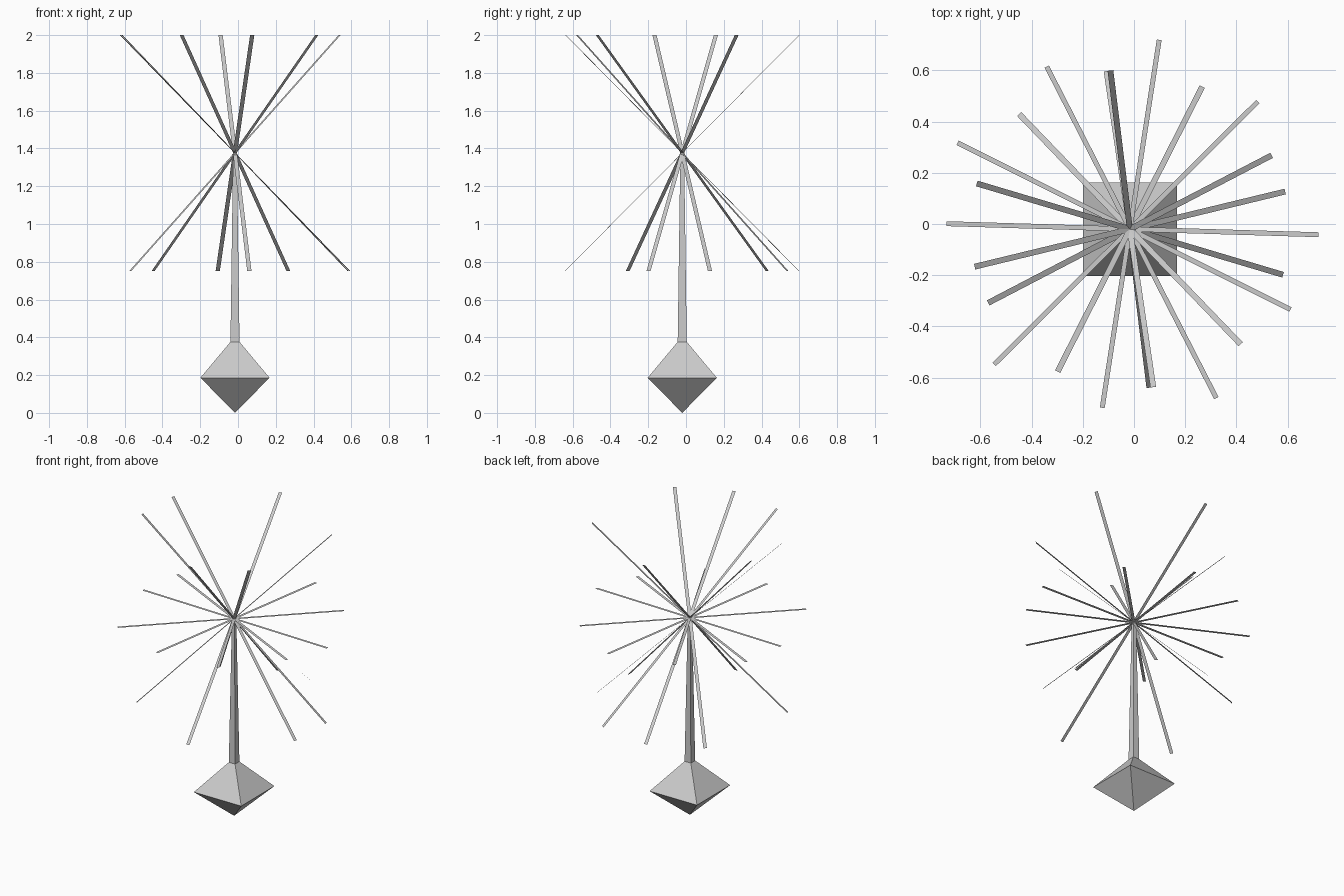
import bpy, bmesh
from math import radians, cos, sin, sqrt
from mathutils import Vector

if "Cube" in bpy.data.objects:
    bpy.data.objects.remove(bpy.data.objects["Cube"])

CENTRE = Vector((-0.016, -0.020, 1.376))


def square_lathe(name, profile):
    """Stack square rings given as (half width, z); half width 0 makes a point."""
    bm = bmesh.new()
    rings = []
    for half, z in profile:
        n = [(-1, -1), (1, -1), (1, 1), (-1, 1)] if half else [(0, 0)]
        rings.append([bm.verts.new((CENTRE.x + half * a, CENTRE.y + half * b, z)) for a, b in n])
    for low, high in zip(rings, rings[1:]):
        for i in range(4):
            j = (i + 1) % 4
            if len(low) == 1:
                bm.faces.new((low[0], high[j], high[i]))
            else:
                bm.faces.new((low[i], low[j], high[j], high[i]))
    if len(rings[-1]) == 4:
        bm.faces.new(rings[-1])
    bmesh.ops.recalc_face_normals(bm, faces=bm.faces)
    return finish(name, bm)


def ray(name, azimuth, tilt, half_length, width, slide=0.0):
    """Flat strip through the centre whose width stays horizontal."""
    a, t = radians(azimuth), radians(tilt)
    along = Vector((cos(a) * cos(t), sin(a) * cos(t), sin(t)))
    side = Vector((-sin(a), cos(a), 0)) * width / 2
    mid = CENTRE + along * slide
    bm = bmesh.new()
    bm.faces.new([bm.verts.new(mid + along * half_length * u + side * v)
                  for u, v in ((-1, -1), (1, -1), (1, 1), (-1, 1))])
    return finish(name, bm)


def finish(name, bm):
    mesh = bpy.data.meshes.new(name)
    bm.to_mesh(mesh)
    bm.free()
    obj = bpy.data.objects.new(name, mesh)
    bpy.context.collection.objects.link(obj)
    return obj


# Diamond base and tapered square stem
square_lathe("base", [(0, 0.0), (0.183, 0.186), (0.024, 0.376)])
square_lathe("stem", [(0.024, 0.376), (0.010, 1.376)])

# Level rays: azimuth and lengthwise offset
for i, (az, slide) in enumerate([(-1.7, 0.010), (44.9, -0.021), (81.2, 0.021),
                                 (117.1, -0.014), (153.4, 0.026)]):
    ray(f"level_ray_{i + 1}", az, 0, 0.727, 0.019, slide)

# Rays tilted 45 degrees: azimuth of the raised end
for i, az in enumerate([27.5, 97.0, 163.4, 193.6, 243.1, 278.4, 313.9]):
    ray(f"tilted_ray_{i + 1}", az, 45, 0.624 * sqrt(2), 0.0225)
